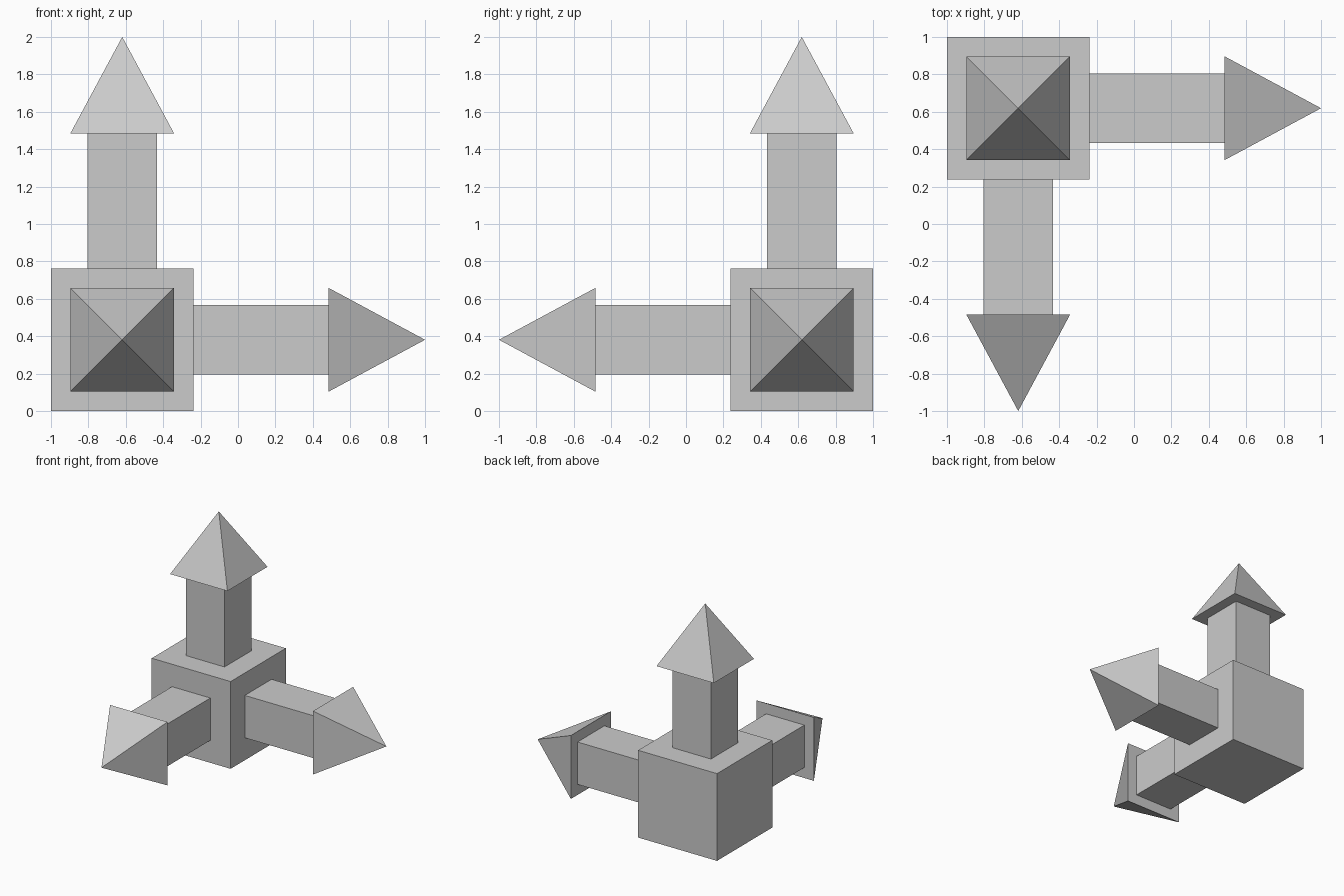
import bpy, bmesh, math
from mathutils import Matrix, Vector

if "Cube" in bpy.data.objects:
    bpy.data.objects.remove(bpy.data.objects["Cube"])

CENTRE = Vector((-0.619, 0.619, 0.381))
HALF = 0.381          # half side of the hub cube
HEAD_BASE = 1.104     # distance from hub centre to the arrowhead base
TIP = 1.619           # distance from hub centre to the arrow tip


def square_part(name, half_low, half_high, start, end, direction):
    """Four-sided prism or pyramid running along a direction from the hub centre."""
    bm = bmesh.new()
    bmesh.ops.create_cone(bm, cap_ends=True, segments=4, depth=end - start,
                          radius1=half_low * math.sqrt(2),
                          radius2=half_high * math.sqrt(2),
                          matrix=Matrix.Translation((0, 0, (start + end) / 2))
                          @ Matrix.Rotation(math.pi / 4, 4, 'Z'))
    bmesh.ops.remove_doubles(bm, verts=bm.verts, dist=1e-5)
    turn = Vector((0, 0, 1)).rotation_difference(Vector(direction)).to_matrix().to_4x4()
    bm.transform(Matrix.Translation(CENTRE) @ turn)
    bmesh.ops.recalc_face_normals(bm, faces=bm.faces)
    mesh = bpy.data.meshes.new(name)
    bm.to_mesh(mesh)
    bm.free()
    bpy.context.collection.objects.link(bpy.data.objects.new(name, mesh))


# Corner hub cube
square_part("hub_cube", HALF, HALF, -HALF, HALF, (0, 0, 1))

# Three identical arrows: right, front and up
for label, direction in (("right", (1, 0, 0)), ("front", (0, -1, 0)), ("up", (0, 0, 1))):
    square_part(label + "_arrow_shaft", 0.185, 0.185, HALF, HEAD_BASE, direction)
    square_part(label + "_arrow_head", 0.277, 0.0, HEAD_BASE, TIP, direction)
